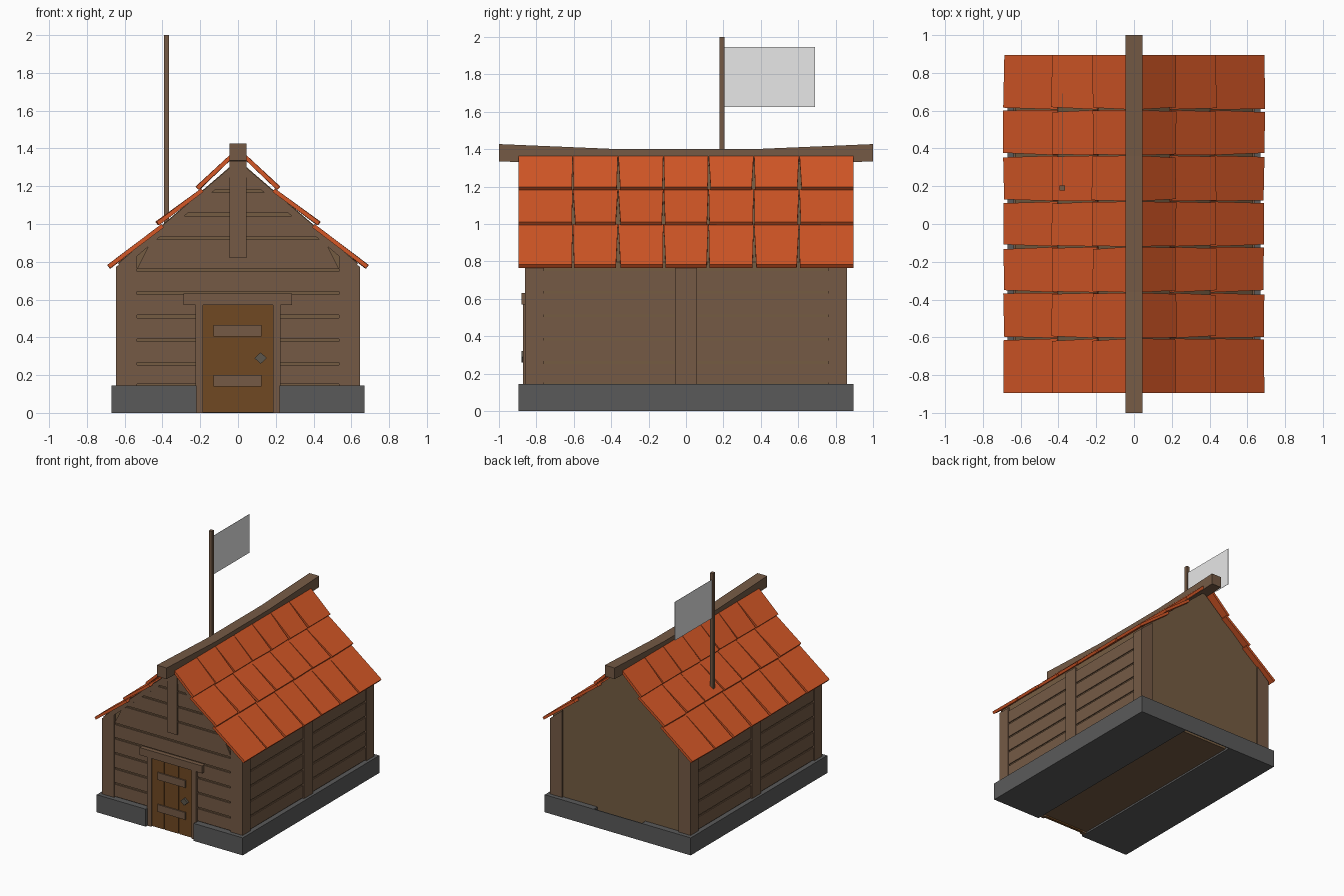
import bpy, bmesh, random
from mathutils import Vector

if "Cube" in bpy.data.objects:
    bpy.data.objects.remove(bpy.data.objects["Cube"])

random.seed(4)


def material(name, r, g, b):
    lin = [((c / 255 + 0.055) / 1.055) ** 2.4 for c in (r, g, b)]
    m = bpy.data.materials.new(name)
    m.diffuse_color = (*lin, 1)
    m.use_nodes = True
    m.node_tree.nodes["Principled BSDF"].inputs["Base Color"].default_value = m.diffuse_color
    return m


WOOD = material("timber brown", 117, 90, 69)
WALL = material("wall brown", 117, 92, 66)
DOOR = material("door brown", 112, 72, 34)
STONE = material("stone grey", 90, 90, 90)
TILE = material("orange tile", 212, 87, 38)
KNOB = material("iron grey", 92, 86, 76)
CLOTH = material("flag grey", 231, 231, 231)


def prism(pts, axis, a, b):
    """Extrude a 2D outline along x (outline y,z), y (x,z) or z (x,y); returns two vertex rings."""
    put = {"x": lambda p, t: (t, p[0], p[1]),
           "y": lambda p, t: (p[0], t, p[1]),
           "z": lambda p, t: (p[0], p[1], t)}[axis]
    return [put(p, a) for p in pts], [put(p, b) for p in pts]


def box(x0, x1, y0, y1, z0, z1):
    return prism([(x0, y0), (x1, y0), (x1, y1), (x0, y1)], "z", z0, z1)


def flip(solid, i):
    """Mirror a solid across axis i."""
    return tuple([tuple(-c if k == i else c for k, c in enumerate(v)) for v in ring]
                 for ring in solid)


def both(solids, i):
    return solids + [flip(s, i) for s in solids]


def build(name, mat, solids):
    bm = bmesh.new()
    for r0, r1 in solids:
        a = [bm.verts.new(v) for v in r0]
        b = [bm.verts.new(v) for v in r1]
        n = len(a)
        bm.faces.new(a)
        bm.faces.new(b[::-1])
        for k in range(n):
            bm.faces.new((a[k], b[k], b[(k + 1) % n], a[(k + 1) % n]))
    bmesh.ops.recalc_face_normals(bm, faces=bm.faces[:])
    me = bpy.data.meshes.new(name)
    bm.to_mesh(me)
    bm.free()
    me.materials.append(mat)
    ob = bpy.data.objects.new(name, me)
    bpy.context.collection.objects.link(ob)
    return ob


# foundation: two slabs with a doorway gap, closed by a thin plate at the back
build("foundation", STONE, both([box(0.22, 0.67, -0.895, 0.895, 0, 0.145)], 0)
      + [box(-0.22, 0.22, 0.888, 0.895, 0, 0.145)])

# house body with gable ends, and the floor seen through the gap
build("house_body", WALL, [
    prism([(-0.63, 0.14), (0.63, 0.14), (0.63, 0.798), (0, 1.34), (-0.63, 0.798)],
          "y", -0.842, 0.845),
    box(-0.22, 0.22, -0.842, 0.845, 0.015, 0.14)])

# corner and middle posts
corner = prism([(0.535, 0.145), (0.645, 0.145), (0.645, 0.772), (0.535, 0.865)],
               "y", -0.86, -0.76)
build("corner_posts", WOOD, both(both([corner], 0), 1))
build("side_posts", WOOD, both([box(0.6, 0.647, -0.06, 0.06, 0.145, 0.775)], 0))

# planks with narrow grooves on the front and both sides
levels = [0.145, 0.26, 0.385, 0.51, 0.635, 0.755, 0.925, 1.05, 1.175, 1.3]
front, side = [], []
for z0, z1 in zip(levels, levels[1:]):
    lo, hi = z0 + 0.007, z1 - 0.007
    w0, w1 = (min(0.535, (1.31 - z) / 0.86) for z in (lo, hi))
    front.append(prism([(-w0, lo), (w0, lo), (w1, hi), (-w1, hi)], "y", -0.853, -0.84))
    if z1 < 0.76:
        side += both(both([box(0.62, 0.638, 0.06, 0.76, lo, hi)], 0), 1)
build("front_planks", WOOD, front)
build("side_planks", WOOD, side)

# gable trim: sloping boards and centre post
build("gable_boards", WOOD, both([prism(
    [(0.635, 0.79), (0, 1.335), (0, 1.285), (0.61, 0.765)], "y", -0.86, -0.84)], 0))
build("gable_post", WOOD, [box(-0.045, 0.045, -0.866, -0.84, 0.82, 1.34)])

# door
build("door_frame", WOOD, both([box(0.185, 0.225, -0.872, -0.84, 0, 0.57)], 0))
build("door_lintel", WOOD, [box(-0.288, 0.285, -0.878, -0.84, 0.57, 0.632)])
build("door_boards", DOOR, [box(x0, x1, -0.862, -0.84, 0.003, 0.57) for x0, x1 in
                            ((-0.187, -0.074), (-0.067, 0.058), (0.065, 0.187))])
build("door_backing", DOOR, [box(-0.187, 0.187, -0.855, -0.84, 0.003, 0.57)])
build("door_straps", WOOD, [box(-0.13, 0.125, -0.872, -0.86, z, z + 0.06)
                            for z in (0.14, 0.405)])
build("door_knob", KNOB, [prism(
    [(0.087, 0.29), (0.12, 0.26), (0.153, 0.29), (0.12, 0.32)], "y", -0.88, -0.86)])

# roof tiles: three overlapping rows of seven on each slope
rows = [((0.03, 1.378), (0.222, 1.198)), ((0.195, 1.188), (0.435, 1.012)),
        ((0.405, 1.0), (0.69, 0.783))]
cols = [-0.895, -0.605, -0.363, -0.12, 0.12, 0.363, 0.605, 0.895]
tiles = []
for sign in (1, -1):
    for (xt, zt), (xb, zb) in rows:
        down = Vector((xb - xt, zb - zt)).normalized()
        thick = Vector((down.y, -down.x)) * 0.022
        for k in range(7):
            # lower corners pull in a little, leaving wedge gaps
            pull = [random.uniform(0.003, 0.014) for _ in range(2)]
            ya, yb = cols[k], cols[k + 1]
            la = ya + (pull[0] if k else 0)
            lb = yb - (pull[1] if k < 6 else 0)
            ends = [xb + random.uniform(-0.005, 0.003) for _ in range(2)]
            ua, ub = ya + (0.001 if k else 0), yb - (0.001 if k < 6 else 0)
            top = [(xt, ua, zt), (xt, ub, zt), (ends[1], lb, zb), (ends[0], la, zb)]
            low = [(x + thick.x, y, z + thick.y) for x, y, z in top]
            tiles.append((top, low) if sign > 0 else flip((top, low), 0))
build("roof_tiles", TILE, tiles)

# ridge beam, slightly raised at both ends
build("ridge_beam", WOOD, [prism(
    [(-1, 1.335), (-0.36, 1.31), (0.36, 1.31), (1, 1.335),
     (1, 1.427), (0.36, 1.4), (-0.36, 1.4), (-1, 1.427)], "x", -0.045, 0.045)])

# flag and pole
build("flag_pole", WOOD, [box(-0.393, -0.365, 0.178, 0.205, 0.98, 2.0)])
build("flag", CLOTH, [box(-0.38, -0.378, 0.204, 0.69, 1.625, 1.945)])
